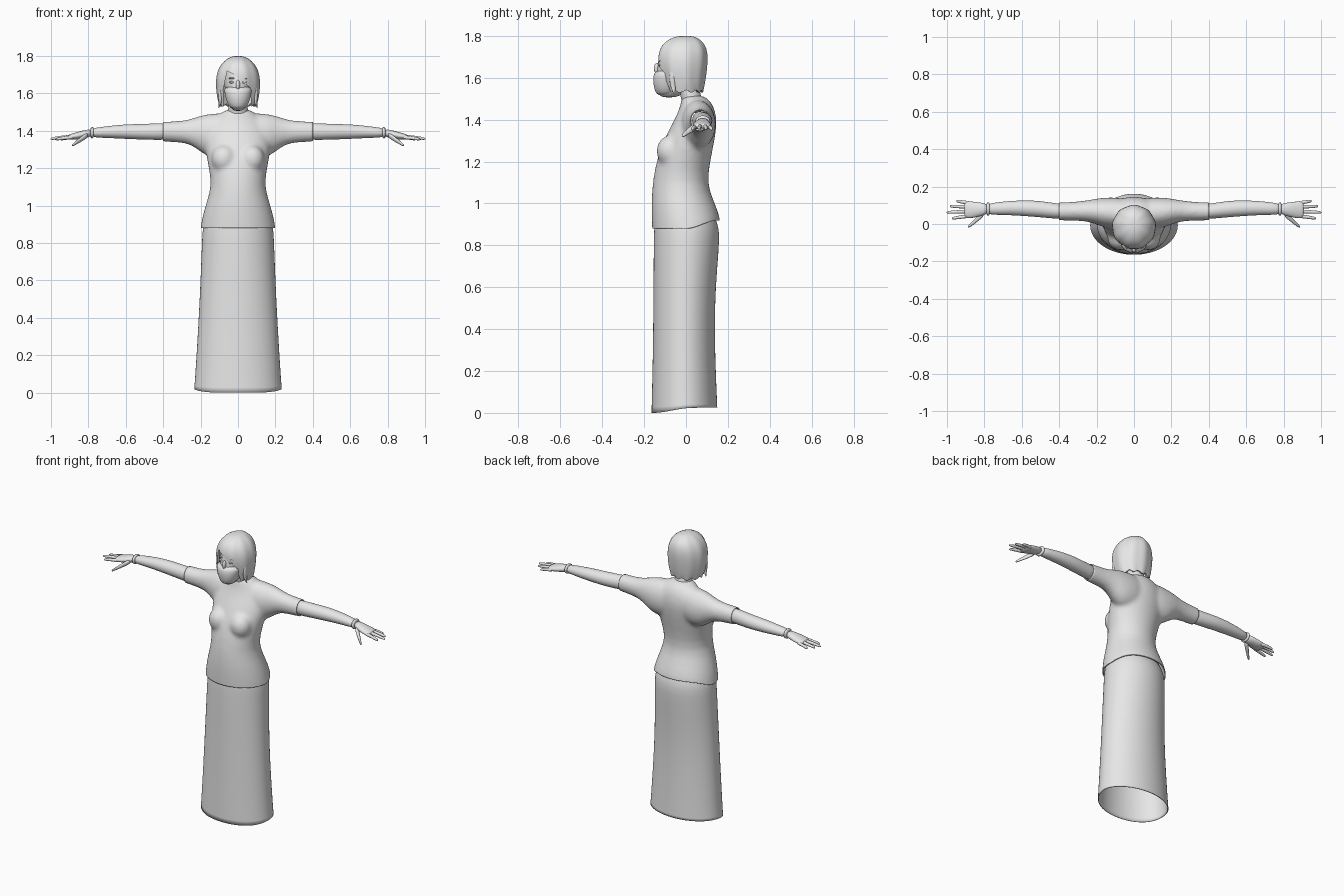
import bpy, bmesh, math
from mathutils import Vector, Matrix

cube = bpy.data.objects.get("Cube")
if cube:
    bpy.data.objects.remove(cube, do_unlink=True)

grey = bpy.data.materials.new("light_grey")
grey.use_nodes = True
grey.diffuse_color = (0.8, 0.8, 0.8, 1)
grey.node_tree.nodes["Principled BSDF"].inputs["Base Color"].default_value = (0.8, 0.8, 0.8, 1)


def loft(bm, rings, axis="z", side=1, n=24, start=True, end=True, wave=0.0):
    """Skin ellipses given as (t, a_low, a_high, b_low, b_high) along an axis."""
    loops = []
    for t, a0, a1, b0, b1 in rings:
        loop = []
        for i in range(n):
            ang = 2 * math.pi * i / n
            k = 1 + wave * math.sin(9 * ang)
            a = (a0 + a1) / 2 + (a1 - a0) / 2 * math.cos(ang) * k
            b = (b0 + b1) / 2 + (b1 - b0) / 2 * math.sin(ang) * k
            loop.append(bm.verts.new((a, b, t) if axis == "z" else (side * t, a, b)))
        loops.append(loop)
    for p, q in zip(loops, loops[1:]):
        for i in range(n):
            j = (i + 1) % n
            bm.faces.new((p[i], p[j], q[j], q[i]))
    if start:
        bm.faces.new(loops[0][::-1])
    if end:
        bm.faces.new(loops[-1])


def body(rings):
    """Rings symmetric in x: (z, half_width, y_front, y_back)."""
    return [(z, -w, w, f, b) for z, w, f, b in rings]


def ball(bm, centre, radii):
    m = Matrix.Translation(centre) @ Matrix.Diagonal((*radii, 1))
    bmesh.ops.create_uvsphere(bm, u_segments=24, v_segments=14, radius=1, matrix=m)


def finish(bm, name, subsurf=1):
    bmesh.ops.recalc_face_normals(bm, faces=bm.faces)
    mesh = bpy.data.meshes.new(name)
    bm.to_mesh(mesh)
    bm.free()
    ob = bpy.data.objects.new(name, mesh)
    bpy.context.collection.objects.link(ob)
    mesh.materials.append(grey)
    for p in mesh.polygons:
        p.use_smooth = True
    if subsurf:
        ob.modifiers.new("subdivision", "SUBSURF").levels = subsurf
        ob.modifiers[-1].render_levels = subsurf
    return ob


def bake(ob):
    bpy.context.view_layer.update()
    dg = bpy.context.evaluated_depsgraph_get()
    mesh = bpy.data.meshes.new_from_object(ob.evaluated_get(dg))
    ob.modifiers.clear()
    ob.data = mesh


def ease(t):
    t = max(0, min(1, t))
    return t * t * (3 - 2 * t)


# Skirt: open tube with a hem slightly higher at the back
bm = bmesh.new()
loft(bm, body([(0, .235, -.165, .15), (.05, .232, -.164, .149), (.25, .219, -.159, .14),
               (.5, .205, -.156, .136), (.7, .197, -.155, .15), (.83, .192, -.154, .16),
               (.89, .188, -.152, .157), (.95, .165, -.145, .132)]), n=40, start=False, end=False)
for v in bm.verts:
    if v.co.z < 0.02:
        v.co.z += 0.025 * ease((v.co.y + .165) / .2)
skirt = finish(bm, "skirt")
skirt.modifiers.new("thickness", "SOLIDIFY").thickness = 0.005

# Shirt: torso, bust and sleeves fused into one skin
bm = bmesh.new()
loft(bm, body([(.78, .205, -.158, .165), (.84, .205, -.16, .167), (.9, .2, -.163, .163),
               (1.0, .176, -.166, .132), (1.1, .14, -.16, .1), (1.2, .156, -.142, .116),
               (1.27, .17, -.118, .13), (1.34, .178, -.088, .143), (1.4, .165, -.055, .147),
               (1.45, .14, -.032, .138), (1.49, .1, -.022, .118), (1.52, .058, -.02, .08)]), n=40)
for s in (1, -1):
    ball(bm, (s * .075, -.075, 1.25), (.068, .067, .075))
    loft(bm, [(.05, -.02, .14, 1.27, 1.495), (.1, -.025, .142, 1.26, 1.496),
              (.16, -.02, .142, 1.26, 1.49), (.2, -.002, .136, 1.287, 1.482),
              (.25, .013, .127, 1.325, 1.465), (.3, .017, .12, 1.337, 1.452),
              (.4, .019, .115, 1.343, 1.45), (.46, .019, .115, 1.343, 1.45)], "x", s, n=32)
shirt = finish(bm, "shirt")
mod = shirt.modifiers.new("fuse", "REMESH")
mod.mode, mod.voxel_size = "VOXEL", 0.011
mod = shirt.modifiers.new("relax", "SMOOTH")
mod.factor, mod.iterations = 0.5, 10
bake(shirt)
# Trim hem and cuffs open, then raise the hem at the back
bm = bmesh.new()
bm.from_mesh(shirt.data)
for point, normal in (((0, 0, .88), (0, 0, -1)), ((.4, 0, 0), (1, 0, 0)), ((-.4, 0, 0), (-1, 0, 0))):
    bmesh.ops.bisect_plane(bm, geom=bm.verts[:] + bm.edges[:] + bm.faces[:],
                           plane_co=point, plane_no=normal, clear_outer=True)
for v in bm.verts:
    if v.co.z < 1.08:
        v.co.z += .04 * ease(v.co.y / .155) * (1.08 - v.co.z) / .2
bm.to_mesh(shirt.data)
bm.free()
for p in shirt.data.polygons:
    p.use_smooth = True
shirt.modifiers.new("thickness", "SOLIDIFY").thickness = 0.005

# Arms, wristbands and hands
fingers = {"little": (.11, .123, 1.366, .95), "ring": (.091, .095, 1.369, .985),
           "middle": (.068, .062, 1.369, 1.003), "index": (.045, .03, 1.366, .975)}
for s, label in ((1, "left"), (-1, "right")):
    bm = bmesh.new()
    loft(bm, [(.36, .027, .108, 1.352, 1.442), (.42, .028, .11, 1.351, 1.441),
              (.5, .036, .124, 1.353, 1.437), (.58, .042, .127, 1.356, 1.436),
              (.66, .047, .124, 1.36, 1.43), (.73, .049, .116, 1.363, 1.421),
              (.79, .05, .109, 1.366, 1.413)], "x", s)
    finish(bm, label + "_arm")
    bm = bmesh.new()
    loft(bm, [(.77, .045, .115, 1.361, 1.42), (.78, .043, .117, 1.359, 1.421),
              (.79, .045, .115, 1.361, 1.418)], "x", s)
    finish(bm, label + "_wristband")
    bm = bmesh.new()
    loft(bm, [(.78, .052, .108, 1.368, 1.411), (.82, .042, .115, 1.36, 1.405),
              (.86, .031, .121, 1.352, 1.394), (.89, .03, .121, 1.352, 1.385),
              (.91, .036, .116, 1.356, 1.38)], "x", s, n=16)
    for y0, y1, z, tip in fingers.values():
        rings = []
        for f, r in ((0, .011), (.3, .0105), (.65, .0095), (.92, .008), (1, .004)):
            x, y, h = .87 + (tip - .87) * f, y0 + (y1 - y0) * f, z - .012 * f * f
            rings.append((x, y - r, y + r, h - r, h + r))
        loft(bm, rings, "x", s, n=10)
    loft(bm, [(.8, .04, .08, 1.365, 1.395), (.83, .018, .05, 1.345, 1.378),
              (.86, -.006, .02, 1.329, 1.352), (.88, -.02, -.002, 1.318, 1.336),
              (.888, -.02, -.01, 1.317, 1.326)], "x", s, n=10)
    finish(bm, label + "_hand")

# Neck and head
bm = bmesh.new()
loft(bm, body([(1.43, .06, -.005, .09), (1.49, .058, -.022, .08), (1.53, .05, -.03, .066),
               (1.6, .048, -.05, .055)]))
finish(bm, "neck")
bm = bmesh.new()
loft(bm, body([(1.505, .02, -.115, -.05), (1.525, .042, -.136, -.01), (1.56, .058, -.142, .03),
               (1.6, .068, -.143, .06), (1.65, .074, -.137, .075), (1.7, .076, -.133, .08),
               (1.75, .064, -.105, .07), (1.78, .03, -.06, .03)]))
finish(bm, "head")

# Face mask, nose bridge, eyes and brows
bm = bmesh.new()
loft(bm, body([(1.515, .03, -.132, -.06), (1.53, .05, -.147, -.045), (1.57, .066, -.157, -.04),
               (1.61, .073, -.158, -.035), (1.64, .077, -.145, -.03)]))
finish(bm, "face_mask")
bm = bmesh.new()
ball(bm, (0, -.139, 1.645), (.011, .014, .026))
finish(bm, "nose_bridge", 0)
for s, label in ((1, "left"), (-1, "right")):
    for part, z, size in (("eye", 1.66, (.015, .007, .006)), ("brow", 1.681, (.018, .006, .004))):
        bm = bmesh.new()
        ball(bm, (s * .033, -.124, z), size)
        finish(bm, label + "_" + part, 0)

# Bobbed hair: shell with a swept fringe cut out of the front
bm = bmesh.new()
loft(bm, body([(1.535, .1, -.1, .08), (1.56, .107, -.11, .087), (1.61, .116, -.125, .095),
               (1.67, .119, -.136, .102), (1.72, .11, -.133, .102), (1.76, .088, -.115, .09),
               (1.787, .058, -.08, .062), (1.801, .022, -.035, .03)]), n=54, start=False, wave=.016)
for i, v in enumerate(bm.verts[:54]):
    v.co.z += .008 * math.sin(i * 1.3)
hair = finish(bm, "hair")
mod = hair.modifiers.new("thickness", "SOLIDIFY")
mod.thickness = 0.014

bm = bmesh.new()
outline = [(-.076, 1.45), (-.079, 1.62), (-.058, 1.72), (-.02, 1.7), (.065, 1.63), (.076, 1.45)]
face = bm.faces.new([bm.verts.new((x, -.25, z)) for x, z in outline])
out = bmesh.ops.extrude_face_region(bm, geom=[face])
bmesh.ops.translate(bm, vec=Vector((0, .23, 0)),
                    verts=[g for g in out["geom"] if isinstance(g, bmesh.types.BMVert)])
cutter = finish(bm, "fringe_cutter", 0)
cutter.hide_render = True
mod = hair.modifiers.new("fringe", "BOOLEAN")
mod.operation, mod.object = "DIFFERENCE", cutter
bake(hair)
bpy.data.objects.remove(cutter, do_unlink=True)
bpy.ops.object.select_all(action="DESELECT")
hair.select_set(True)
bpy.context.view_layer.objects.active = hair
bpy.ops.object.shade_smooth_by_angle(angle=math.radians(40))

# Pointed side locks framing the face
for s, label in ((1, "left"), (-1, "right")):
    bm = bmesh.new()
    rings = []
    for z, x, y, r in ((1.66, .095, -.06, .012), (1.6, .097, -.066, .017),
                       (1.555, .092, -.062, .013), (1.52, .104, -.055, .003)):
        rings.append((z, s * x - r * .7, s * x + r * .7, y - r, y + r))
    loft(bm, rings, n=10)
    finish(bm, label + "_side_lock")
